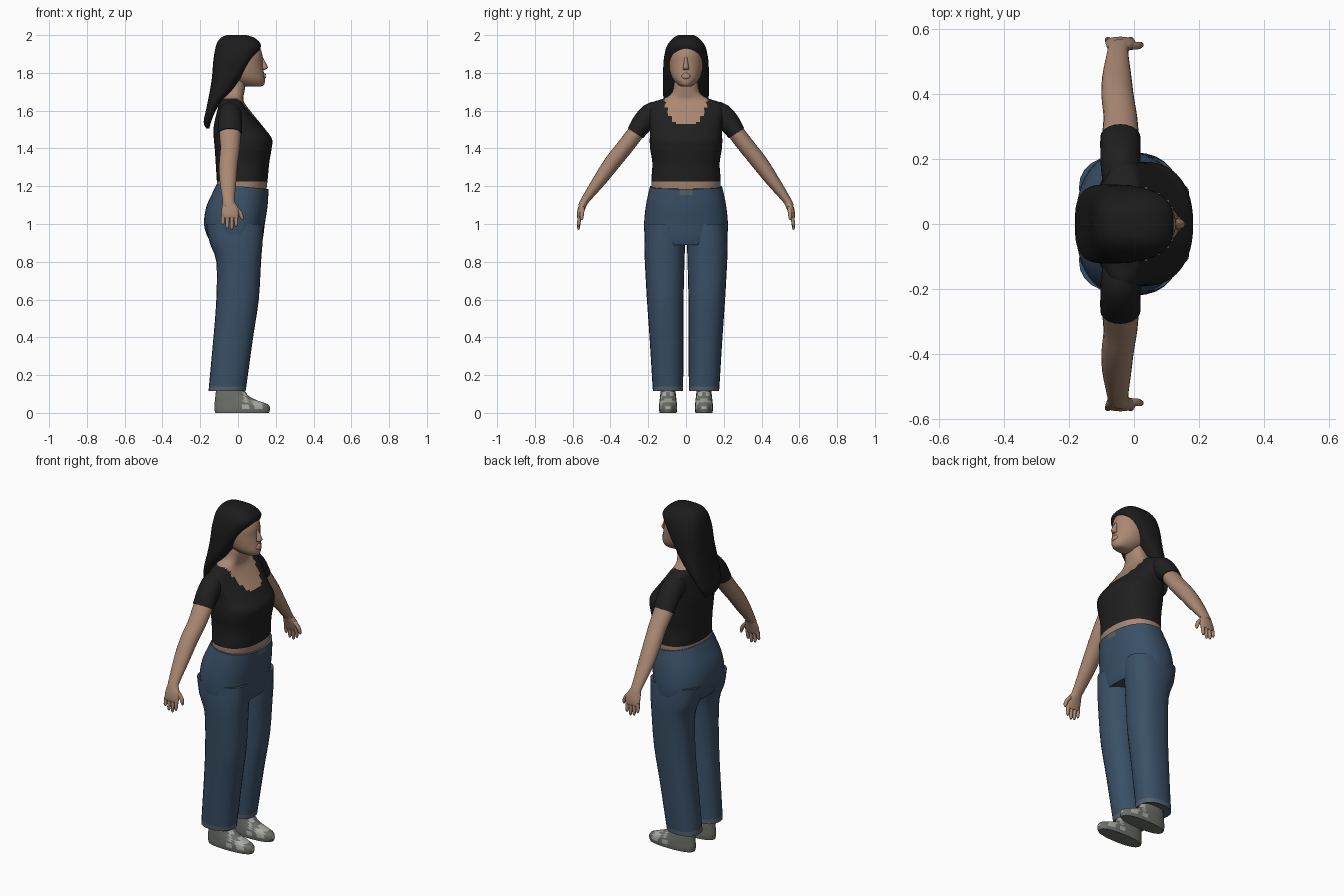
import bpy, bmesh, math
from mathutils import Vector


def material(name, rgb):
    m = bpy.data.materials.new(name)
    m.diffuse_color = (*rgb, 1)
    return m


SKIN = material("skin", (0.40, 0.245, 0.17))
BLACK = material("black cloth", (0.014, 0.014, 0.014))
HAIR = material("black hair", (0.011, 0.011, 0.011))
DENIM = material("blue denim", (0.042, 0.08, 0.135))
TRIM = material("pale denim", (0.09, 0.12, 0.15))
GREY = material("shoe grey", (0.15, 0.16, 0.14))
PALE = material("shoe pale grey", (0.40, 0.41, 0.38))


def catmull(p0, p1, p2, p3, t):
    return tuple(0.5 * (2 * b + (c - a) * t + (2 * a - 5 * b + 4 * c - d) * t * t
                        + (3 * b - a - 3 * c + d) * t ** 3)
                 for a, b, c, d in zip(p0, p1, p2, p3))


def loft(name, secs, mats, n=24, sub=3, e=2.0, upright=True, mirror=False, rule=None, warp=None):
    """Skin rings (cx, cy, cz, x radius, other radius) into a closed smooth tube."""
    pts = []
    for i in range(len(secs) - 1):
        q = [secs[max(i - 1, 0)], secs[i], secs[i + 1], secs[min(i + 2, len(secs) - 1)]]
        pts += [catmull(*q, k / sub) for k in range(sub)]
    pts.append(secs[-1])
    bm = bmesh.new()
    rings = []
    for i, p in enumerate(pts):
        c = Vector(p[:3])
        if upright:
            side = Vector((0, 1, 0))
        else:
            t = Vector(pts[min(i + 1, len(pts) - 1)][:3]) - Vector(pts[max(i - 1, 0)][:3])
            side = t.cross(Vector((1, 0, 0))).normalized()
        ring = []
        for k in range(n):
            th = 2 * math.pi * k / n
            u, v = math.cos(th), math.sin(th)
            u = math.copysign(abs(u) ** (2 / e), u)
            v = math.copysign(abs(v) ** (2 / e), v)
            co = c + Vector((1, 0, 0)) * (p[3] * u) + side * (p[4] * v)
            if warp:
                co = warp(co)
            ring.append(bm.verts.new(co))
        rings.append(ring)
    for a, b in zip(rings, rings[1:]):
        for k in range(n):
            bm.faces.new((a[k], a[(k + 1) % n], b[(k + 1) % n], b[k]))
    bm.faces.new(rings[0])
    bm.faces.new(rings[-1])
    bmesh.ops.recalc_face_normals(bm, faces=bm.faces)
    if rule:
        for f in bm.faces:
            f.material_index = rule(f.calc_center_median())
    me = bpy.data.meshes.new(name)
    bm.to_mesh(me)
    bm.free()
    for m in mats:
        me.materials.append(m)
    ob = bpy.data.objects.new(name, me)
    bpy.context.collection.objects.link(ob)
    bpy.ops.object.select_all(action='DESELECT')
    ob.select_set(True)
    bpy.context.view_layer.objects.active = ob
    bpy.ops.object.shade_smooth_by_angle(angle=math.radians(50))
    if mirror:
        mod = ob.modifiers.new("mirror", 'MIRROR')
        mod.use_axis = (False, True, False)
        mod.use_mirror_merge = False
    return ob


def layers(rows, cy=0.0):
    """Rows of (z, back x, front x, half width) as horizontal rings."""
    return [((b + f) / 2, cy, z, (f - b) / 2, w) for z, b, f, w in rows]


# torso, neck and T-shirt with scooped neckline and bare waist
def shirt_rule(c):
    if c.z < 1.225 or c.z > 1.664:
        return 0
    scoop = 1.53 + 0.13 * (abs(c.y) / 0.115) ** 4
    return 0 if c.x > -0.05 and c.z > scoop else 1


loft("torso", layers([
    (1.17, -.11, .148, .178), (1.225, -.112, .156, .184), (1.32, -.118, .165, .178),
    (1.40, -.123, .178, .19), (1.45, -.128, .18, .192), (1.50, -.13, .145, .19),
    (1.55, -.122, .105, .195), (1.60, -.11, .064, .20), (1.64, -.10, .035, .185),
    (1.664, -.09, .028, .12), (1.69, -.075, .032, .078), (1.74, -.07, .04, .063),
    (1.80, -.07, .04, .06)]), [SKIN, BLACK], n=56, sub=5, e=2.3, rule=shirt_rule)

# jeans: hips with a sloping waist, and two legs with pale cuffs
def waist_slope(c):
    if c.z > 1.15:
        c.z -= 0.09 * c.x * (c.z - 1.15) / 0.05
    return c


loft("jeans_hips", layers([
    (.89, -.135, .122, .20), (.93, -.16, .133, .217), (1.0, -.18, .142, .222),
    (1.1, -.165, .157, .212), (1.2, -.114, .162, .191)]), [DENIM, TRIM], n=48, sub=4, e=2.3,
    rule=lambda c: int(c.x > 0 and c.z > 1.145 and abs(c.y) < (c.z - 1.13) * 0.8),
    warp=waist_slope)
leg = [(.12, -.155, .04, .095, .08), (.14, -.154, .044, .096, .081), (.4, -.13, .08, .103, .09),
       (.6, -.115, .11, .11, .097), (.8, -.115, .122, .113, .105), (.9, -.15, .13, .113, .108),
       (1.0, -.17, .135, .111, .105)]
loft("jeans_leg", [((b + f) / 2, y, z, (f - b) / 2, w) for z, b, f, y, w in leg],
     [DENIM, TRIM], sub=3, e=2.3, mirror=True, rule=lambda c: int(c.z < .137))

# shoes with pale patches over the toes
loft("shoe", layers([
    (0, -.12, .163, .045), (.02, -.125, .17, .048), (.045, -.125, .16, .047),
    (.065, -.122, .105, .045), (.09, -.12, .055, .042), (.13, -.115, .03, .038)], cy=.095),
    [GREY, PALE], n=32, sub=2, e=2.4, mirror=True,
    rule=lambda c: int(c.z > .025 and c.x > .03 and math.sin(c.x * 75) > -.2))


# arms, sleeves and hands
def limb(name, pts, mat, n=20, sub=3):
    return loft(name, pts, [mat], n=n, sub=sub, upright=False, mirror=True)


X = -.042
limb("sleeve", [(X, .11, 1.575, .052, .055), (X, .17, 1.582, .06, .066),
                (X, .225, 1.54, .062, .058), (X, .268, 1.48, .062, .048)], BLACK)
limb("arm", [(X, .24, 1.52, .055, .04), (X, .268, 1.48, .057, .044),
             (X, .33, 1.40, .052, .044), (-.05, .39, 1.325, .05, .043),
             (-.053, .455, 1.235, .045, .036), (-.05, .535, 1.125, .032, .022),
             (-.045, .55, 1.095, .036, .02)], SKIN)
limb("palm", [(-.048, .54, 1.115, .032, .02), (-.042, .554, 1.08, .045, .019),
              (-.042, .563, 1.045, .046, .015), (-.042, .565, 1.03, .042, .01)], SKIN)
for i, (dx, tip) in enumerate([(-.036, .995), (-.013, .975), (.010, .97), (.032, .985)]):
    x = -.042 + dx
    limb("finger_%d" % (i + 1), [(x, .562, 1.05, .011, .011), (x * 1.02, .567, 1.01, .01, .01),
                                 (x * 1.03, .569, tip + .01, .009, .008),
                                 (x * 1.03, .568, tip, .004, .004)], SKIN, n=10, sub=2)
limb("thumb", [(-.02, .548, 1.095, .014, .012), (.008, .55, 1.065, .013, .012),
               (.02, .552, 1.035, .010, .010), (.022, .552, 1.02, .004, .004)], SKIN, n=10, sub=2)

# head with nose and lips
loft("head", layers([
    (1.728, .03, .12, .025), (1.737, .0, .138, .042), (1.765, -.05, .143, .068),
    (1.80, -.08, .137, .083), (1.85, -.095, .13, .092), (1.90, -.10, .128, .092),
    (1.945, -.09, .108, .08), (1.98, -.06, .06, .05)]), [SKIN], n=36, sub=3)
loft("nose", layers([
    (1.815, .115, .138, .012), (1.822, .115, .155, .017), (1.835, .115, .157, .014),
    (1.87, .115, .138, .009), (1.89, .11, .129, .006)]), [SKIN], n=12, sub=2)
loft("lips", layers([
    (1.768, .12, .143, .015), (1.776, .12, .149, .022), (1.784, .12, .146, .024),
    (1.793, .12, .147, .018), (1.80, .12, .138, .01)]), [SKIN], n=14, sub=2)

# long hair: cap around the face, falling behind the shoulders
loft("hair", layers([
    (2.0, -.06, .045, .04), (1.987, -.09, .085, .066), (1.96, -.11, .116, .09),
    (1.93, -.12, .119, .106), (1.87, -.13, .082, .118), (1.81, -.135, .045, .121),
    (1.76, -.14, .01, .122), (1.70, -.15, -.035, .122), (1.65, -.16, -.085, .117),
    (1.60, -.17, -.118, .105), (1.54, -.182, -.143, .078), (1.505, -.168, -.152, .045)]),
    [HAIR], n=40, sub=3, e=2.8)
